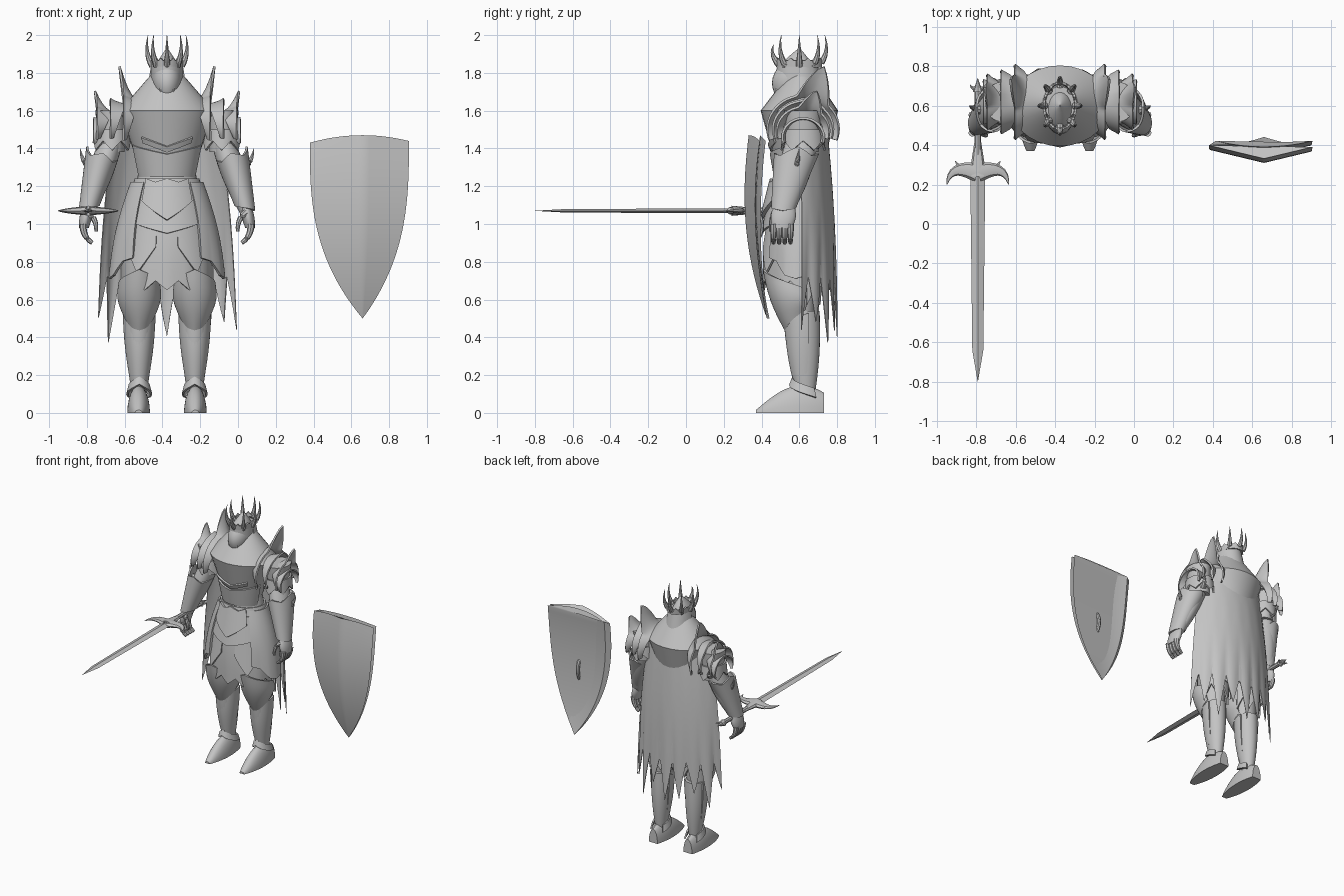
import bpy, bmesh
from math import sin, cos, pi, radians
from mathutils import Vector

if "Cube" in bpy.data.objects:
    bpy.data.objects.remove(bpy.data.objects["Cube"])

steel = bpy.data.materials.new("steel_grey")
steel.use_nodes = True
grey = (.55, .55, .55, 1)
steel.diffuse_color = grey
steel.node_tree.nodes["Principled BSDF"].inputs["Base Color"].default_value = grey

# Origins of the knight, the sword and the shield
KNIGHT = Vector((-.376, .6, 0))
SWORD = Vector((-.793, 0, 1.07))
SHIELD = Vector((.66, .31, 0))


def lerp(a, b, t):
    return a + (b - a) * t


def surface(name, shape, columns, rows, closed=False, thick=0, origin=KNIGHT):
    """Mesh of shape(u, v); closed tubes are capped, open sheets thickened."""
    bm = bmesh.new()
    count = columns if closed else columns + 1
    lines = [[bm.verts.new(origin + Vector(shape(i / columns, j / rows))) for i in range(count)]
             for j in range(rows + 1)]
    for line, following in zip(lines, lines[1:]):
        for i in range(columns):
            k = (i + 1) % count
            bm.faces.new((line[i], line[k], following[k], following[i]))
    if closed:
        bm.faces.new(lines[0])
        bm.faces.new(lines[-1])
    bmesh.ops.remove_doubles(bm, verts=bm.verts[:], dist=.0002)
    bmesh.ops.recalc_face_normals(bm, faces=bm.faces[:])
    mesh = bpy.data.meshes.new(name)
    bm.to_mesh(mesh)
    bm.free()
    mesh.materials.append(steel)
    part = bpy.data.objects.new(name, mesh)
    bpy.context.collection.objects.link(part)
    if thick:
        solid = part.modifiers.new("thickness", 'SOLIDIFY')
        solid.thickness = thick
        solid.offset = 0
        evaluated = part.evaluated_get(bpy.context.evaluated_depsgraph_get())
        part.data = bpy.data.meshes.new_from_object(evaluated)
        part.modifiers.clear()
    part.data.shade_smooth()
    part.data.set_sharp_from_angle(angle=radians(35))


def limb(name, start, end, r0, r1, swell=0, deep=1.0, side=1):
    """Body section of level oval rings, swelling in the middle."""
    def shape(u, v):
        x, y, z = Vector(start).lerp(Vector(end), v)
        r = lerp(r0, r1, v) + swell * sin(pi * v)
        return side * (x + r * sin(2 * pi * u)), y - r * deep * cos(2 * pi * u), z
    surface(name, shape, 28, 12, closed=True)


def plate(name, top, bottom, r0, r1, half=180, facing=0, at=(0, 0), to=None, deep=.8, peak=0,
          point=0, teeth=0, crest=0, tooth=0, wear=0, bulge=0, thick=.012, side=1):
    """Sheet bent round an upright axis, with a central point and toothed edges."""
    to = to or at

    def shape(u, v):
        angle = radians(facing + half * (2 * u - 1))
        ridge = 1 - abs(2 * u - 1)
        zigzag = abs(2 * (u * teeth % 1) - 1) * (1 - wear * sin(20 * u))
        z = lerp(top + peak * ridge + crest * zigzag, bottom - point * ridge - tooth * zigzag, v)
        k = (top - z) / (top - bottom)
        r = lerp(r0, r1, k) + bulge * sin(pi * v)
        return (side * (lerp(at[0], to[0], k) + r * sin(angle)),
                lerp(at[1], to[1], k) - r * deep * cos(angle), z)
    surface(name, shape, 48, 8, thick=thick)


def horn(name, base, bend, tip, r, side=1, end=.05, flat=1, origin=KNIGHT):
    """Curved spike that tapers to a share of its base radius."""
    base, bend, tip = Vector(base), Vector(bend), Vector(tip)

    def shape(u, v):
        middle = base.lerp(bend, v).lerp(bend.lerp(tip, v), v)
        along = (bend - base).lerp(tip - bend, v).normalized()
        across = along.cross(Vector((0, 1, 0) if abs(along.z) > .8 else (0, 0, 1))).normalized()
        w = r * lerp(1, end, v)
        x, y, z = middle + w * (across * cos(2 * pi * u) + across.cross(along) * flat * sin(2 * pi * u))
        return side * x, y, z
    surface(name, shape, 8, 8, closed=True, origin=origin)


def lame(name, side, x, z, r, flare, fin=0):
    """Arched shoulder plate whose outer edge may rise into a fin."""
    def shape(u, v):
        angle = 1.9 * (2 * u - 1)
        rise = max(0, 1 - 2 * abs(angle - .3)) ** 1.4
        reach = r + flare * v + fin * rise * v * v
        return (side * (x + .08 * v + .05 * (1 - cos(angle)) * (1 - v) + fin * rise * v / 8),
                .02 + (reach + .01) * sin(angle), z + reach * cos(angle))
    surface(name, shape, 48, 5, thick=.012)


# Torso and neck
limb("hips", (0, 0, .8), (0, 0, 1.32), .17, .14, swell=.03, deep=.8)
limb("chest", (0, 0, 1.28), (0, 0, 1.6), .14, .25, deep=.82)
limb("collar", (0, 0, 1.6), (0, .01, 1.79), .25, .085, deep=.82)
limb("neck", (0, .02, 1.7), (0, .01, 1.84), .1, .08, deep=1.1)

# Helm and crown
limb("helm", (0, -.06, 1.62), (0, 0, 1.93), .02, .003, swell=.065, deep=1.45)
plate("brow_guard", 1.84, 1.73, .078, .08, half=100, deep=1.45, point=-.05)
plate("nape_guard", 1.83, 1.7, .08, .1, half=90, facing=180, deep=1.15)
plate("crown_band", 1.86, 1.83, .08, .078, deep=1.45, teeth=16, crest=.02)
for i in range(8):
    out = Vector((sin(i * pi / 4), -1.35 * cos(i * pi / 4), 0))
    height = 2 if i else 1.95
    horn("crown_spike", out * .077 + Vector((0, 0, 1.84)), out * .12 + Vector((0, 0, 1.9)),
         out * .1 + Vector((0, 0, height)), .02)
for i in range(4):
    x = .024 * (i - 1.5)
    horn("jaw_bar", (x, -.11, 1.75), (x, -.13, 1.7), (x / 2, -.11, 1.63), .011)

# Breastplate trim, belt and skirt
plate("breast_ridge", 1.46, 1.43, .21, .195, half=40, deep=.85, peak=-.05, point=.05)
plate("abdomen_plate", 1.42, 1.25, .185, .15, half=75, deep=.86, peak=-.05)
plate("belt", 1.24, 1.14, .165, .195)
plate("belt_crest", 1.22, 1.12, .18, .21, half=38, deep=.84, point=.1, teeth=2, crest=.02, thick=.02)
plate("hip_plate", 1.18, 1.05, .185, .22, half=90, point=.1)
plate("skirt", 1.12, .7, .19, .23, teeth=12, tooth=.05, bulge=.015)

# Ragged cape
plate("cape", 1.55, .72, .3, .38, half=65, facing=180, at=(0, -.1), to=(0, -.12), deep=.8,
      teeth=8, crest=.05, tooth=.28, wear=.25, bulge=.02, thick=.005)

for side in (1, -1):
    # Shoulders
    lame("inner_shoulder_fin", side, .15, 1.5, .15, .03, fin=.18)
    lame("middle_shoulder_lame", side, .22, 1.5, .13, .02, fin=.02)
    lame("outer_shoulder_fin", side, .29, 1.49, .1, .03, fin=.1)
    lame("lower_shoulder_lame", side, .31, 1.46, .09, .01)

    # Arm and its armour
    limb("upper_arm", (.3, .02, 1.6), (.29, .02, 1.38), .08, .065, deep=1.25, side=side)
    limb("forearm", (.3, .01, 1.43), (.42, -.08, 1.05), .065, .03, swell=.018, deep=1.3, side=side)
    plate("elbow_cuff", 1.5, 1.44, .085, .09, at=(.29, .02), deep=1.2, teeth=6, tooth=.05, side=side)
    plate("forearm_guard", 1.31, 1.1, .078, .048, facing=90, at=(.355, -.03), to=(.41, -.08),
          deep=1.3, peak=.07, point=.03, teeth=4, crest=.03, side=side)
    horn("elbow_spike", (.3, .06, 1.42), (.33, .13, 1.42), (.34, .14, 1.48), .035, side)
    horn("forearm_spike", (.4, -.02, 1.3), (.45, -.01, 1.32), (.46, 0, 1.4), .025, side)

    # Hand
    limb("palm", (.42, -.08, 1.09), (.44, -.09, .98), .028, .026, swell=.006, deep=2, side=side)
    for i in range(4):
        y = .03 * i - .137
        horn("finger", (.445, y, 1), (.445, y, .93), (.395, y, .9), .02, side, end=.55)
    horn("thumb", (.42, -.13, 1.06), (.37, -.15, 1.03), (.375, -.15, .96), .019, side, end=.5)

    # Hip guards
    plate("side_tasset", 1.22, .85, .185, .27, half=45, facing=85, deep=.72, point=.14,
          teeth=3, tooth=.03, bulge=.02, thick=.016, side=side)
    plate("front_tasset", 1.12, .88, .195, .24, half=22, facing=36, point=.14, side=side)

    # Leg and its armour
    hip, shin = (.147, 0), (.147, .025)
    limb("thigh", (.13, 0, .95), (.147, -.01, .5), .1, .08, deep=1.1, side=side)
    limb("calf", (.147, .01, .54), (.147, .035, .08), .078, .036, swell=.01, deep=1.25, side=side)
    plate("knee_guard", .66, .55, .1, .083, half=115, at=(.147, -.03), to=(.147, -.01), deep=1.2,
          peak=.1, point=.13, bulge=.017, side=side)
    plate("thigh_flap", .78, .66, .1, .105, half=70, facing=180, at=hip, deep=1.05,
          teeth=3, tooth=.09, side=side)
    plate("greave", .53, .2, .082, .048, half=105, at=shin, deep=1.25, peak=-.06, bulge=.006, side=side)
    plate("ankle_guard", .13, .08, .055, .068, half=130, at=shin, deep=1.45, peak=.06, point=-.07,
          side=side)

    # Pointed steel shoe, from toe to heel
    def shoe(u, v):
        width = .06 * sin(pi * lerp(.05, .85, v)) ** .6
        height = .015 + .13 * sin(.75 * pi * v)
        return (side * (.15 + width * cos(2 * pi * u)), lerp(-.23, .13, v),
                height * max(0, sin(2 * pi * u)))
    surface("shoe", shoe, 24, 16, closed=True)


# Sword, held level and pointing forward
def blade(u, v):
    y, width = ((.25, .038), (-.64, .028), (-.8, .001))[round(2 * v)]
    return width * cos(2 * pi * u), y, width * sin(2 * pi * u) / 3


surface("sword_blade", blade, 4, 2, closed=True, origin=SWORD)
horn("sword_grip", (0, .7, 0), (0, .5, 0), (0, .3, 0), .017, end=1, origin=SWORD)
horn("sword_collar", (0, .24, 0), (0, .34, 0), (0, .44, 0), .045, end=.3, flat=.6, origin=SWORD)
horn("pommel_point", (0, .67, 0), (0, .7, 0), (0, .74, 0), .026, origin=SWORD)
for side in (1, -1):
    horn("guard_wing", (0, .26, 0), (.14, .31, 0), (.157, .2, 0), .05, side, flat=.5, origin=SWORD)
    horn("guard_barb", (.06, .27, 0), (.09, .28, 0), (.115, .32, 0), .025, side, flat=.5, origin=SWORD)
    horn("pommel_barb", (0, .69, 0), (.03, .68, 0), (.04, .71, 0), .016, side, origin=SWORD)


# Shield: ridged in front, gently hollow behind, narrowing to a point
def shell(u, v):
    across = 1 - abs(4 * u - 2) if u <= 0 else abs(4 * u - 2) - 1
    x = .28 * across * (1 - v ** 2.8)
    z = lerp(1.43, .5, v)
    front = .28 * (z - 1.15) ** 2 + .24 * abs(x)
    back = .06 + .2 * (z - 1.1) ** 2 + .5 * x * x
    return x, front if u <= .5 else back, z + .04 * (1 - across ** 2) * (1 - v) ** 6


surface("shield", shell, 32, 28, closed=True, origin=SHIELD)
horn("shield_handle", (0, .05, 1.08), (0, .13, 1), (0, .05, .89), .014, end=1, origin=SHIELD)
